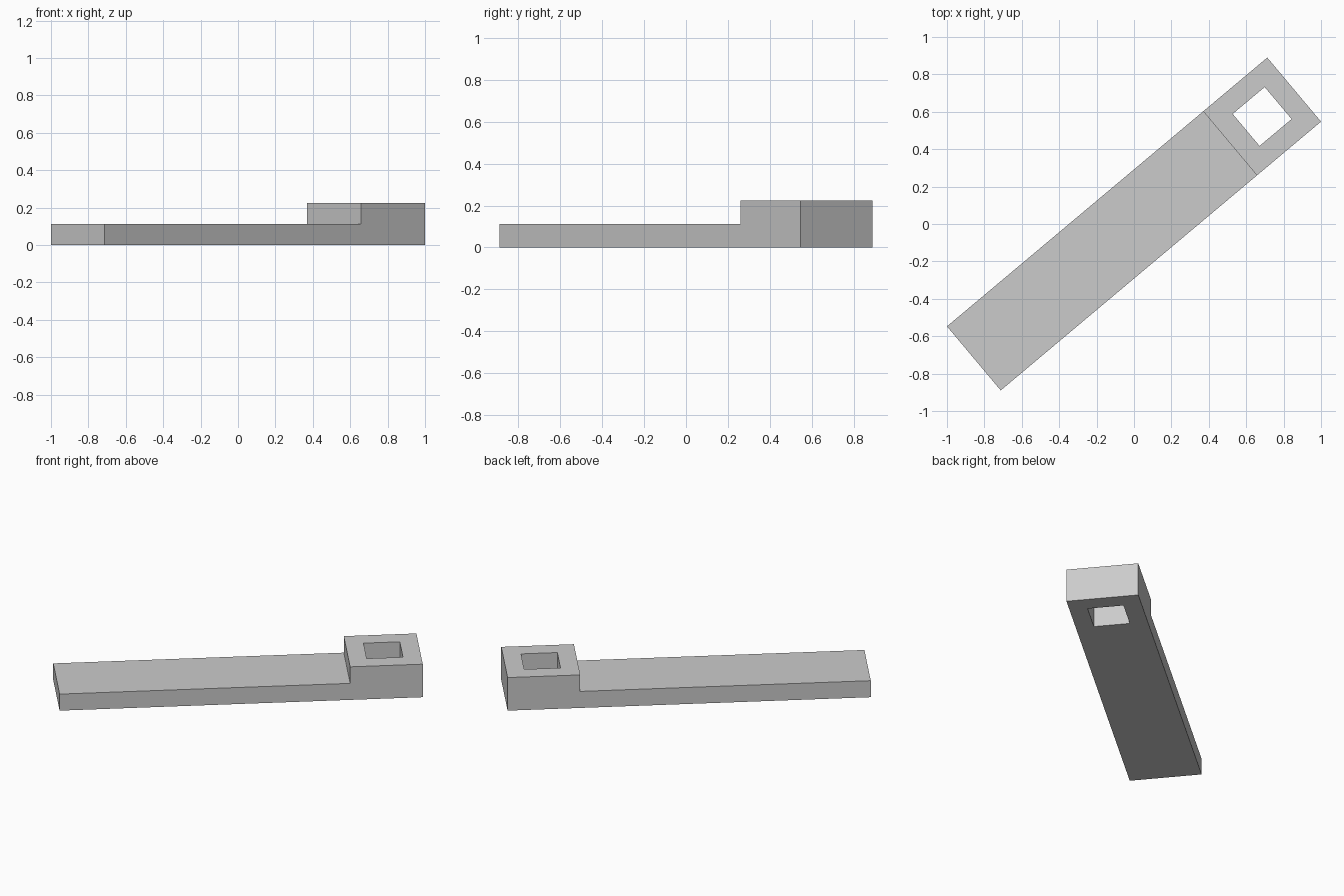
import bpy
import bmesh
from math import radians
from mathutils import Matrix

cube = bpy.data.objects.get("Cube")
if cube:
    bpy.data.objects.remove(cube, do_unlink=True)

W = 0.4471           # bar width; every other size is a multiple of it
L = 5 * W
THIN, TALL = W / 4, W / 2
TURN = Matrix.Rotation(radians(40), 4, 'Z')

grey = bpy.data.materials.new("plain grey")
grey.use_nodes = True
colour = (0.6, 0.6, 0.6, 1)
grey.diffuse_color = colour
grey.node_tree.nodes["Principled BSDF"].inputs["Base Color"].default_value = colour


def extrude_profile(name, points, width):
    """Extrude an x-z side profile across y, centred on y = 0."""
    bm = bmesh.new()
    face = bm.faces.new([bm.verts.new((x, -width / 2, z)) for x, z in points])
    new = bmesh.ops.extrude_face_region(bm, geom=[face])["geom"]
    moved = [v for v in new if isinstance(v, bmesh.types.BMVert)]
    bmesh.ops.translate(bm, verts=moved, vec=(0, width, 0))
    bmesh.ops.recalc_face_normals(bm, faces=bm.faces)
    mesh = bpy.data.meshes.new(name)
    bm.to_mesh(mesh)
    bm.free()
    mesh.materials.append(grey)
    obj = bpy.data.objects.new(name, mesh)
    bpy.context.collection.objects.link(obj)
    obj.matrix_world = TURN
    return obj


# Long flat bar with a raised square head at one end
end, step = L / 2, L / 2 - W
bar = extrude_profile("stepped_bar", [
    (-end, 0), (end, 0), (end, TALL), (step, TALL), (step, THIN), (-end, THIN)], W)

# Square hole straight through the head
mid, half = end - W / 2, W / 4
cutter = extrude_profile("hole_cutter", [
    (mid - half, -W), (mid + half, -W), (mid + half, W), (mid - half, W)], 2 * half)
cutter.hide_render = True
cutter.hide_viewport = True
cutter.display_type = 'WIRE'

hole = bar.modifiers.new("square hole", 'BOOLEAN')
hole.operation = 'DIFFERENCE'
hole.solver = 'EXACT'
hole.object = cutter
